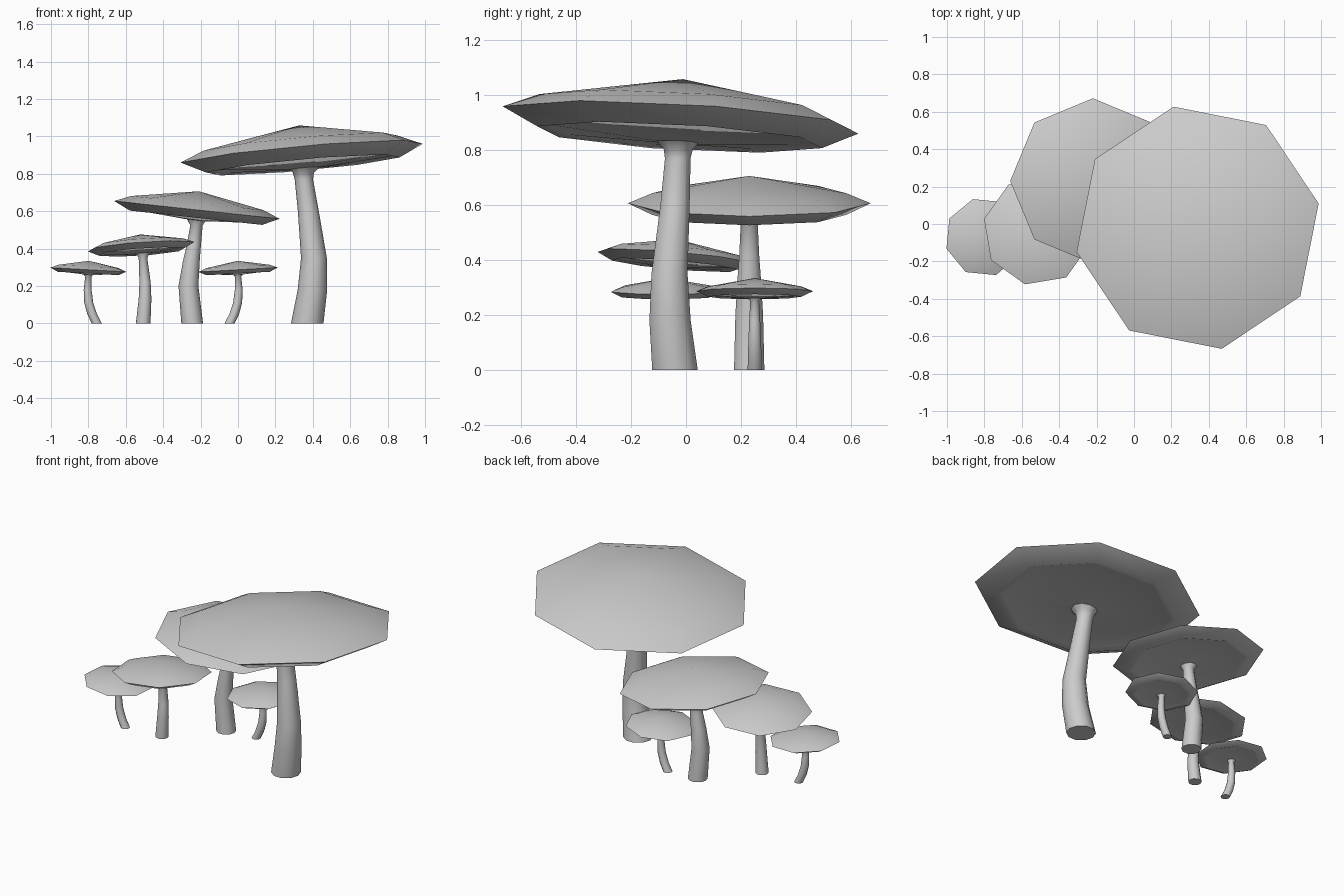
import bpy, bmesh, math
from mathutils import Vector

if "Cube" in bpy.data.objects:
    bpy.data.objects.remove(bpy.data.objects["Cube"])

SIDES = 8
# cap profile (radius, height) for a cap of radius 1: apex, shoulder, rim, lip, gills
PROFILE = [(0.8, 0.082), (1.0, 0.0), (0.8, -0.095), (0.75, -0.08), (0.12, -0.125)]
APEX = 0.225


def finish(bm, name):
    bmesh.ops.recalc_face_normals(bm, faces=bm.faces)
    me = bpy.data.meshes.new(name)
    bm.to_mesh(me)
    bm.free()
    ob = bpy.data.objects.new(name, me)
    bpy.context.collection.objects.link(ob)
    bpy.ops.object.select_all(action='DESELECT')
    ob.select_set(True)
    bpy.context.view_layer.objects.active = ob
    bpy.ops.object.shade_smooth_by_angle(angle=math.radians(60))


def bridge(bm, rings):
    for a, b in zip(rings, rings[1:]):
        n = len(a)
        for i in range(n):
            j = (i + 1) % n
            bm.faces.new((a[i], a[j], b[j], b[i]))


def cap(name, centre, radius, phase, tilt):
    """Low octagonal cap whose plane rises by tilt (x slope, y slope)."""
    cx, cy, cz = centre
    bm = bmesh.new()
    normal = Vector((-tilt[0], -tilt[1], 1))

    def place(r, h, ang):
        x, y = r * radius * math.cos(ang), r * radius * math.sin(ang)
        base = Vector((cx + x, cy + y, cz + tilt[0] * x + tilt[1] * y))
        return bm.verts.new(base + normal * (h * radius))

    rings = [[place(r, h, math.radians(phase) + i * math.tau / SIDES)
              for i in range(SIDES)] for r, h in PROFILE]
    bridge(bm, rings)
    top = place(0, APEX, 0)
    first = rings[0]
    for i in range(SIDES):
        bm.faces.new((top, first[i], first[(i + 1) % SIDES]))
    bm.faces.new(rings[-1])
    finish(bm, name)


def stem(name, path):
    """Bent tapered stem through (x, y, z, radius) points."""
    bm = bmesh.new()
    rings = []
    for x, y, z, r in path:
        rings.append([bm.verts.new((x + r * math.cos(i * math.tau / 10),
                                    y + r * math.sin(i * math.tau / 10), z))
                      for i in range(10)])
    bridge(bm, rings)
    bm.faces.new(rings[0])
    bm.faces.new(rings[-1])
    finish(bm, name)


# largest mushroom
cap("large_cap", (0.34, -0.02, 0.91), 0.66, 11.3, (0.089, -0.059))
stem("large_stem", [(0.37, -0.04, 0, 0.087), (0.398, -0.058, 0.18, 0.079),
                    (0.406, -0.06, 0.35, 0.069), (0.376, -0.04, 0.6, 0.056),
                    (0.352, -0.03, 0.77, 0.049), (0.35, -0.028, 0.805, 0.056),
                    (0.35, -0.025, 0.835, 0.085)])

# medium mushroom at the back
cap("medium_cap", (-0.22, 0.23, 0.607), 0.442, 0, (-0.108, 0))
stem("medium_stem", [(-0.245, 0.23, 0, 0.058), (-0.265, 0.23, 0.2, 0.053),
                     (-0.25, 0.23, 0.33, 0.045), (-0.236, 0.23, 0.42, 0.038),
                     (-0.222, 0.23, 0.525, 0.033), (-0.22, 0.23, 0.56, 0.055)])

# lower mushroom at the front left
cap("lower_cap", (-0.517, -0.038, 0.41), 0.292, 32, (0.07, -0.086))
stem("lower_stem", [(-0.507, -0.05, 0, 0.039), (-0.497, -0.055, 0.13, 0.034),
                    (-0.497, -0.05, 0.22, 0.03), (-0.508, -0.042, 0.35, 0.023),
                    (-0.51, -0.04, 0.378, 0.038)])

# two small mirrored mushrooms with curved stems
for side, x0, y0, phase in (("left", -0.8, -0.07, 17), ("right", 0.0, 0.25, 0)):
    s = 1 if side == "left" else -1
    cap(f"small_{side}_cap", (x0, y0, 0.287), 0.212, phase, (-0.055 * s, 0))
    stem(f"small_{side}_stem",
         [(x0 + 0.045 * s, y0, 0, 0.027), (x0 + 0.02 * s, y0, 0.05, 0.026),
          (x0 + 0.002 * s, y0, 0.11, 0.024), (x0 - 0.004 * s, y0, 0.18, 0.021),
          (x0, y0, 0.25, 0.017), (x0, y0, 0.264, 0.028)])
